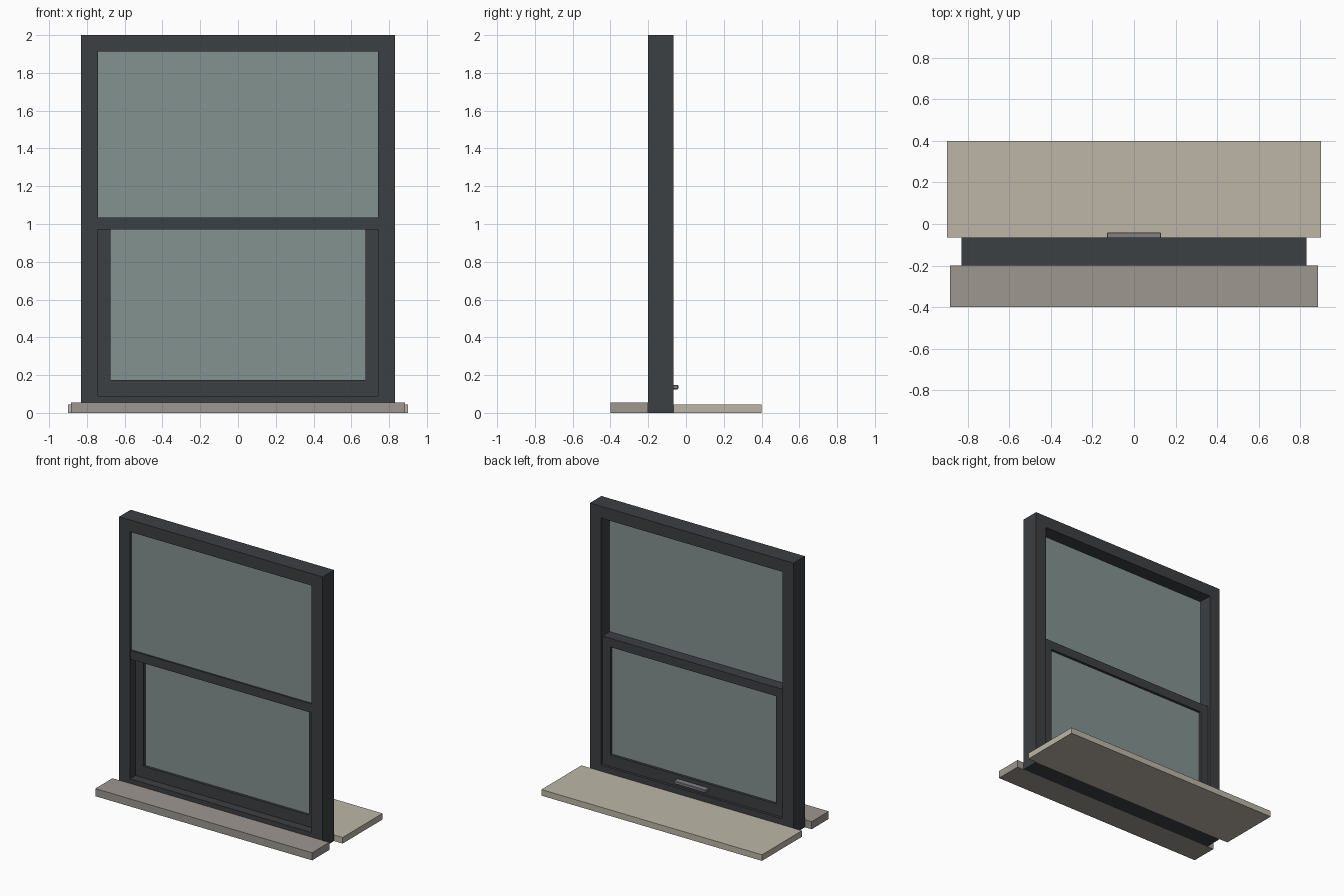
import bpy, bmesh

if "Cube" in bpy.data.objects:
    bpy.data.objects.remove(bpy.data.objects["Cube"])


def material(name, rgb):
    m = bpy.data.materials.new(name)
    m.diffuse_color = (*rgb, 1)
    m.use_nodes = True
    m.node_tree.nodes["Principled BSDF"].inputs["Base Color"].default_value = m.diffuse_color
    return m


charcoal = material("charcoal", (0.045, 0.05, 0.055))
glazing = material("glazing", (0.23, 0.29, 0.28))
inner_board = material("inner_board", (0.51, 0.47, 0.39))
outer_stone = material("outer_stone", (0.34, 0.31, 0.28))
metal = material("metal", (0.22, 0.22, 0.23))


def finish(name, bm, mat):
    bmesh.ops.recalc_face_normals(bm, faces=bm.faces)
    mesh = bpy.data.meshes.new(name)
    bm.to_mesh(mesh)
    bm.free()
    mesh.materials.append(mat)
    ob = bpy.data.objects.new(name, mesh)
    bpy.context.collection.objects.link(ob)
    return ob


def box(name, half_w, y, z, mat, x=0):
    """Box centred on x, spanning the y and z ranges."""
    bm = bmesh.new()
    bmesh.ops.create_cube(bm, size=1)
    for v in bm.verts:
        v.co.x = x + v.co.x * 2 * half_w
        v.co.y = y[0] if v.co.y < 0 else y[1]
        v.co.z = z[0] if v.co.z < 0 else z[1]
    return finish(name, bm, mat)


def ring(name, outer_w, outer_z, inner_w, inner_z, y, mat):
    """Rectangular frame with a rectangular opening."""
    bm = bmesh.new()

    def loop(w, z, yy):
        return [bm.verts.new((sx * w, yy, z[k]))
                for sx, k in ((-1, 0), (1, 0), (1, 1), (-1, 1))]

    loops = [loop(outer_w, outer_z, y[0]), loop(inner_w, inner_z, y[0]),
             loop(inner_w, inner_z, y[1]), loop(outer_w, outer_z, y[1])]
    for a, b in zip(loops, loops[1:] + loops[:1]):
        for i in range(4):
            j = (i + 1) % 4
            bm.faces.new((a[i], a[j], b[j], b[i]))
    return finish(name, bm, mat)


# Fixed outer frame
ring("window_frame", 0.83, (0, 2), 0.742, (0.09, 1.912), (-0.2, -0.066), charcoal)

# Upper pane with its meeting rail, near the front
box("upper_glass", 0.742, (-0.182, -0.17), (1.0, 1.912), glazing)
box("meeting_rail", 0.742, (-0.195, -0.135), (0.97, 1.035), charcoal)

# Lower sliding sash, set behind the upper pane
ring("lower_sash", 0.742, (0.09, 1.035), 0.675, (0.175, 0.97), (-0.135, -0.085), charcoal)
box("lower_glass", 0.675, (-0.116, -0.104), (0.175, 0.97), glazing)

# Lift handle on the inside
handle = box("lift_handle", 0.13, (-0.085, -0.041), (0.125, 0.147), metal)
bevel = handle.modifiers.new("edge", "BEVEL")
bevel.width = 0.003
bevel.segments = 1

# Inner and outer sills
box("inner_sill", 0.9, (-0.066, 0.4), (0, 0.045), inner_board)
box("outer_sill", 0.885, (-0.4, -0.2), (0, 0.056), outer_stone)
